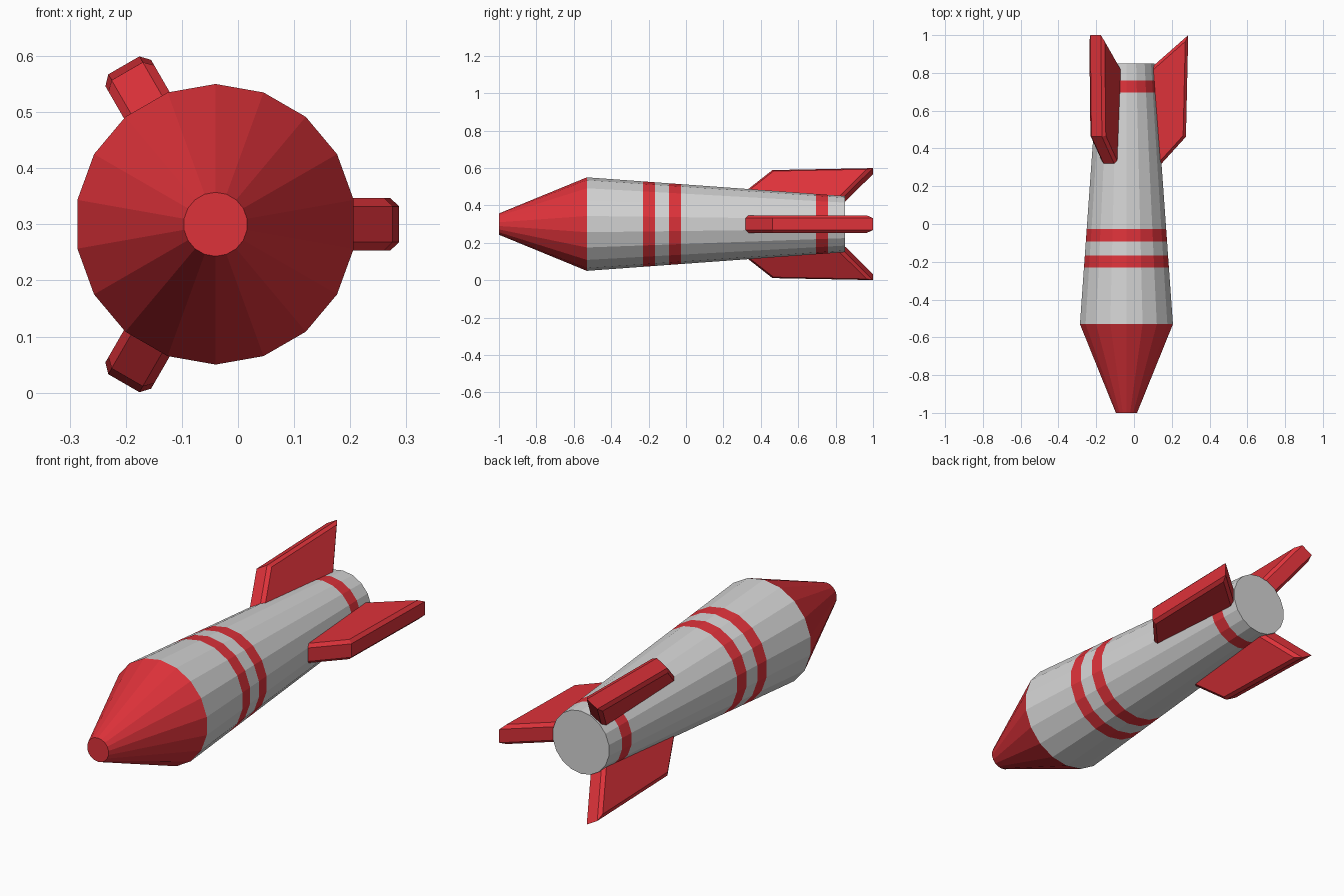
import bpy, bmesh, math
from mathutils import Matrix, Vector

if "Cube" in bpy.data.objects:
    bpy.data.objects.remove(bpy.data.objects["Cube"])

CX, CZ, SIDES = -0.04, 0.30, 18


def material(name, rgb):
    m = bpy.data.materials.new(name)
    m.diffuse_color = (*rgb, 1)
    m.use_nodes = True
    m.node_tree.nodes["Principled BSDF"].inputs["Base Color"].default_value = m.diffuse_color
    return m


red = material("red", (0.73, 0.032, 0.042))
grey = material("light grey", (0.66, 0.66, 0.66))


def finish(bm, name, mats):
    bmesh.ops.recalc_face_normals(bm, faces=bm.faces[:])
    me = bpy.data.meshes.new(name)
    bm.to_mesh(me)
    bm.free()
    for m in mats:
        me.materials.append(m)
    ob = bpy.data.objects.new(name, me)
    ob.location = (CX, 0, CZ)
    bpy.context.collection.objects.link(ob)
    return ob


def lathe(name, rings, mats, painted):
    """Faceted closed tube along y; painted(y) gives the material slot."""
    bm = bmesh.new()
    loops = []
    for y, r in rings:
        loops.append([bm.verts.new((r * math.sin(2 * math.pi * i / SIDES), y,
                                    r * math.cos(2 * math.pi * i / SIDES)))
                      for i in range(SIDES)])
    for a, b in zip(loops, loops[1:]):
        for i in range(SIDES):
            j = (i + 1) % SIDES
            bm.faces.new((a[i], a[j], b[j], b[i]))
    bm.faces.new(loops[0])
    bm.faces.new(loops[-1])
    for f in bm.faces:
        f.material_index = painted(f.calc_center_median().y)
    return finish(bm, name, mats)


# Tapered body with three painted stripes
Y0, Y1, R0, R1 = -0.53, 0.85, 0.25, 0.15
stripes = [(-0.231, -0.166), (-0.092, -0.027), (0.695, 0.76)]
cuts = [Y0] + [y for s in stripes for y in s] + [Y1]
lathe("body", [(y, R0 + (R1 - R0) * (y - Y0) / (Y1 - Y0)) for y in cuts],
      [grey, red], lambda y: int(any(a < y < b for a, b in stripes)))

# Blunt nose cone
lathe("nose_cone", [(-1.0, 0.057), (Y0, R0)], [red], lambda y: 0)

# Three swept fins with chamfered rims
outline = [(0.10, 0.225), (0.315, 0.462), (0.327, 1.0), (0.10, 0.80)]
HALF = 0.047
for k in range(3):
    bm = bmesh.new()
    low = bm.faces.new([bm.verts.new((r, y, -HALF)) for r, y in outline])
    ext = bmesh.ops.extrude_face_region(bm, geom=[low], use_keep_orig=True)
    top = [v for v in ext["geom"] if isinstance(v, bmesh.types.BMVert)]
    bmesh.ops.translate(bm, verts=top, vec=Vector((0, 0, 2 * HALF)))
    rim = [e for e in bm.edges
           if abs(e.verts[0].co.z - e.verts[1].co.z) < 1e-5]
    bmesh.ops.recalc_face_normals(bm, faces=bm.faces[:])
    bmesh.ops.bevel(bm, geom=rim, offset=0.015, segments=1, affect='EDGES')
    bmesh.ops.rotate(bm, verts=bm.verts[:], cent=(0, 0, 0),
                     matrix=Matrix.Rotation(math.radians(120 * k), 3, 'Y'))
    finish(bm, f"tail_fin_{k + 1}", [red])
